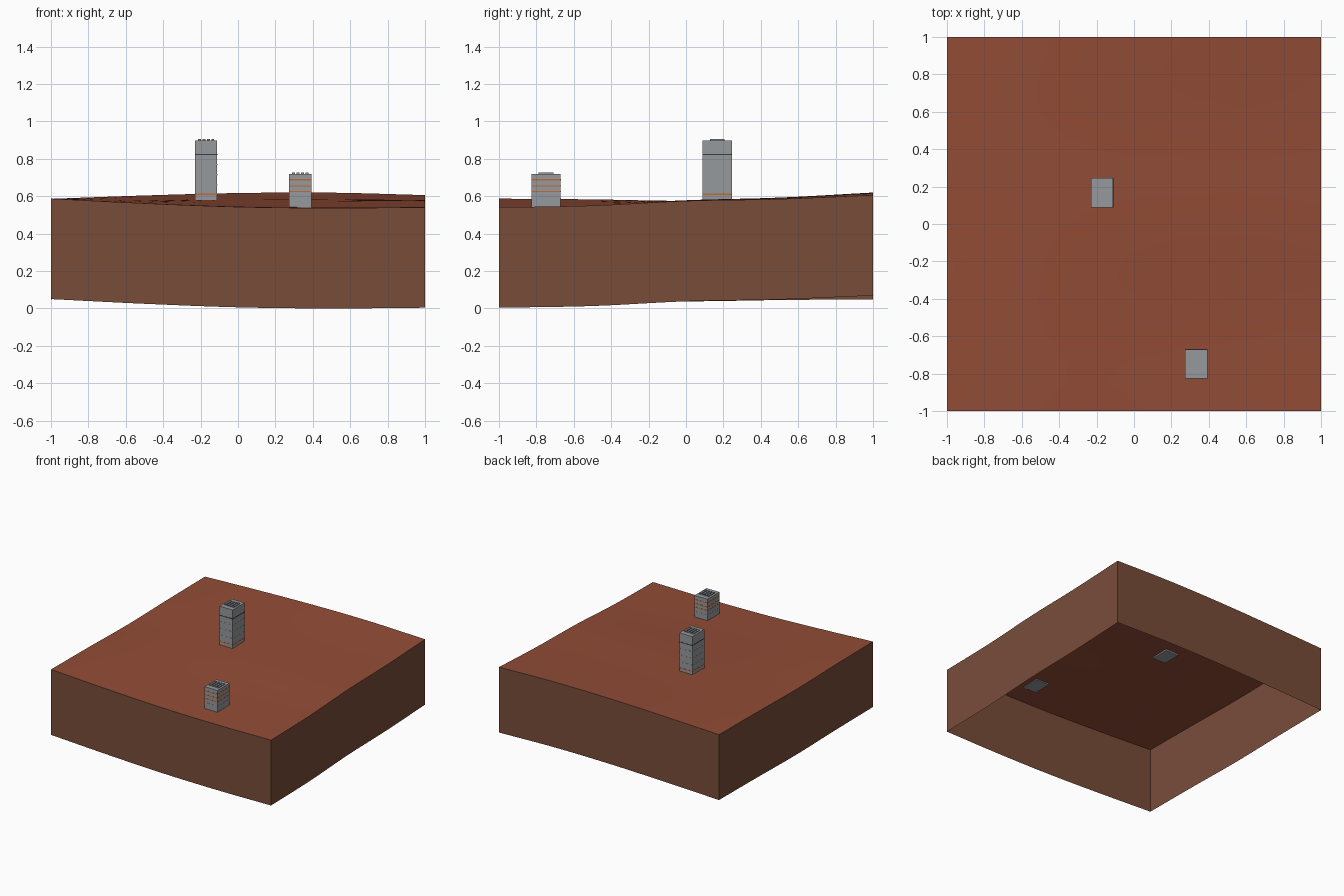
import bpy, bmesh
from mathutils import Vector

cube = bpy.data.objects.get("Cube")
if cube:
    bpy.data.objects.remove(cube)


def material(name, rgb):
    m = bpy.data.materials.new(name)
    m.use_nodes = True
    m.diffuse_color = (*rgb, 1)
    m.node_tree.nodes["Principled BSDF"].inputs["Base Color"].default_value = (*rgb, 1)
    return m


SOIL = material("red soil", (0.29, 0.073, 0.037))
EARTH = material("brown earth", (0.19, 0.073, 0.042))
CONCRETE = material("grey concrete", (0.30, 0.32, 0.34))
ORANGE = material("orange trim", (0.55, 0.14, 0.03))
DARK = material("dark trim", (0.04, 0.045, 0.05))


def finish(bm, name, mats):
    mesh = bpy.data.meshes.new(name)
    bm.to_mesh(mesh)
    bm.free()
    obj = bpy.data.objects.new(name, mesh)
    bpy.context.collection.objects.link(obj)
    for m in mats:
        mesh.materials.append(m)
    return obj


def box(name, lo, hi, mat):
    lo, hi = Vector(lo), Vector(hi)
    bm = bmesh.new()
    bmesh.ops.create_cube(bm, size=1)
    bmesh.ops.scale(bm, vec=hi - lo, verts=bm.verts)
    bmesh.ops.translate(bm, vec=(lo + hi) / 2, verts=bm.verts)
    return finish(bm, name, [mat])


# Rolling ground: coarse heights, rows front to back, smoothly interpolated
HEIGHTS = [
    [.587, .562, .543, .537, .541],
    [.583, .567, .553, .548, .550],
    [.575, .577, .578, .578, .575],
    [.582, .588, .592, .592, .585],
    [.586, .604, .617, .619, .606],
]


def spline(values, t):
    p = [2 * values[0] - values[1], *values, 2 * values[-1] - values[-2]]
    u = (t + 1) * 2
    i = min(int(u), 3)
    f = u - i
    a, b, c, d = p[i:i + 4]
    return b + f / 2 * (c - a + f * (2 * a - 5 * b + 4 * c - d + f * (3 * (b - c) + d - a)))


def ground(x, y):
    return spline([spline(row, x) for row in HEIGHTS], y)


# Terrain block: curved top with a constant-depth skirt, open underneath
bm = bmesh.new()
bmesh.ops.create_grid(bm, x_segments=24, y_segments=24, size=1)
for v in bm.verts:
    v.co.z = ground(v.co.x, v.co.y)
rim = [e for e in bm.edges if e.is_boundary]
skirt = bmesh.ops.extrude_edge_only(bm, edges=rim)["geom"]
lower = [g for g in skirt if isinstance(g, bmesh.types.BMVert)]
bmesh.ops.translate(bm, vec=(0, 0, -0.537), verts=lower)
lowest = min(v.co.z for v in lower)
bmesh.ops.translate(bm, vec=(0, 0, -lowest), verts=bm.verts)
bmesh.ops.recalc_face_normals(bm, faces=bm.faces)
bm.normal_update()
for f in bm.faces:
    f.material_index = 0 if abs(f.normal.z) > 0.5 else 1
terrain = finish(bm, "terrain_block", [SOIL, EARTH])
bpy.context.view_layer.objects.active = terrain
terrain.select_set(True)
bpy.ops.object.shade_smooth_by_angle()


# Tower block: plain shaft, thin bands round the floors and roof slats
def tower(name, x, y, bottom, top, bands):
    w, d = 0.059, 0.078
    box(name + "_shaft", (x - w, y - d, bottom), (x + w, y + d, top), CONCRETE)
    for i, (z, mat) in enumerate(bands):
        h, out = 0.0035, 0.001
        box(f"{name}_band_{i + 1}", (x - w - out, y - d - out, z - h),
            (x + w + out, y + d + out, z + h), mat)
    for i in range(4):
        sx = x + (i - 1.5) * 0.024
        box(f"{name}_roof_slat_{i + 1}", (sx - 0.007, y - 0.04, top - 0.002),
            (sx + 0.007, y + 0.04, top + 0.008), CONCRETE)


tower("tall_tower", -0.17, 0.167, 0.572, 0.897,
      [(0.61, ORANGE), (0.66, CONCRETE), (0.715, CONCRETE), (0.77, CONCRETE), (0.823, DARK)])
tower("short_tower", 0.333, -0.748, 0.535, 0.72,
      [(0.588, CONCRETE), (0.625, ORANGE), (0.655, ORANGE), (0.688, ORANGE)])
